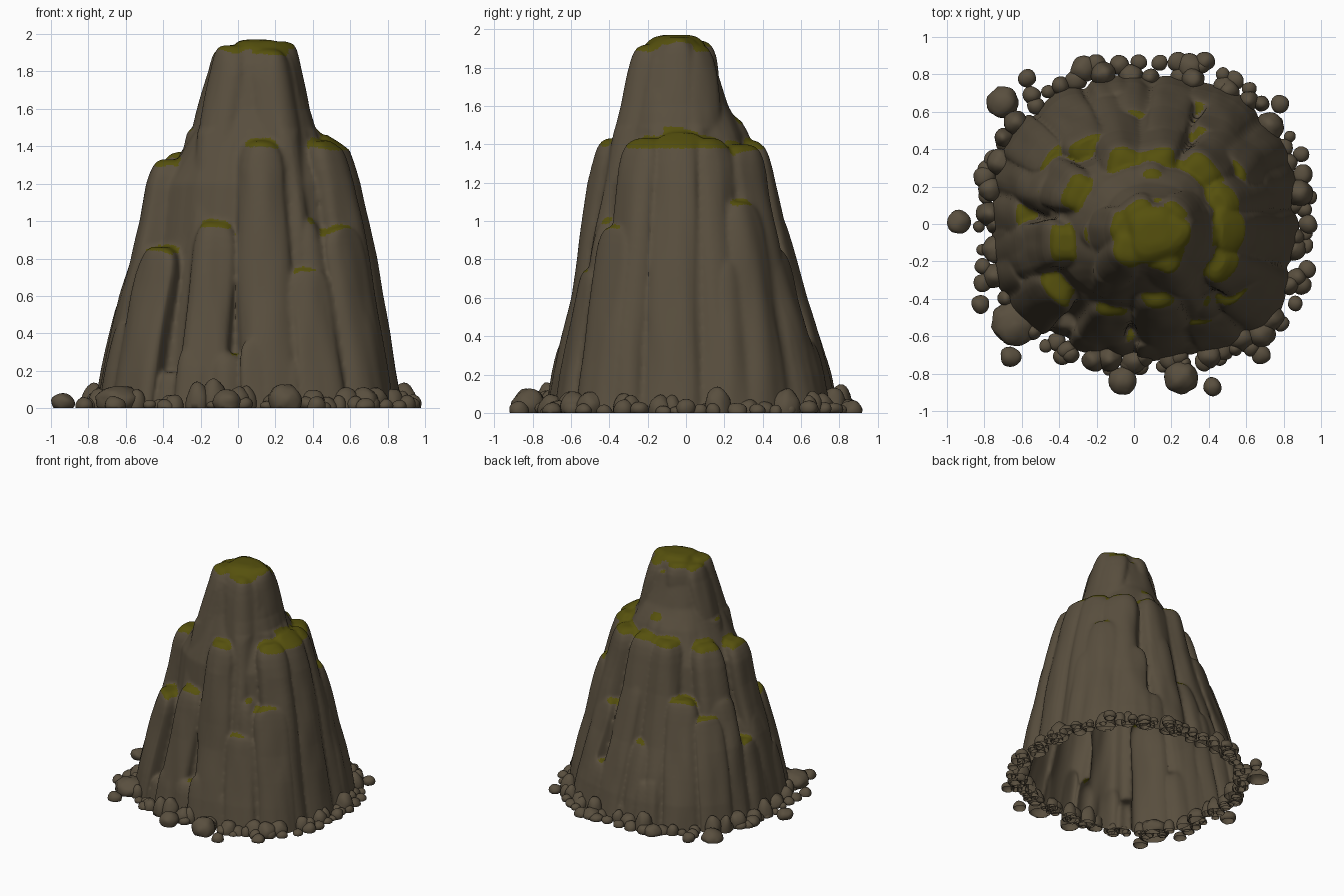
import bpy, bmesh, math, random
from mathutils import Vector, noise

if "Cube" in bpy.data.objects:
    bpy.data.objects.remove(bpy.data.objects["Cube"])

random.seed(7)


def material(name, rgb):
    m = bpy.data.materials.new(name)
    m.diffuse_color = (*rgb, 1)
    m.use_nodes = True
    m.node_tree.nodes["Principled BSDF"].inputs["Base Color"].default_value = m.diffuse_color
    return m


STONE = material("brown stone", (0.100, 0.078, 0.049))
MOSS = material("olive moss", (0.092, 0.081, 0.004))

# Outer silhouette: height, left, right, front, back
OUTLINE = [(-.1, -.80, .91, -.76, .84), (.2, -.75, .86, -.71, .79), (.4, -.71, .83, -.66, .72),
           (.6, -.67, .79, -.61, .64), (.8, -.60, .76, -.575, .58), (1.0, -.55, .72, -.55, .52),
           (1.2, -.52, .67, -.53, .48), (1.38, -.46, .60, -.48, .45), (1.5, -.25, .42, -.42, .33),
           (1.6, -.22, .38, -.38, .28), (1.8, -.16, .34, -.32, .20), (2.0, -.12, .31, -.27, .14)]
CX, CY = 0.08, -0.03


def reach(x, y, z):
    """Distance from the axis as a fraction of the silhouette at this height."""
    z = min(max(z, -.1), 1.999)
    for lo, hi in zip(OUTLINE, OUTLINE[1:]):
        if z <= hi[0]:
            break
    t = (z - lo[0]) / (hi[0] - lo[0])
    xl, xr, yf, yb = (a + (b - a) * t for a, b in zip(lo[1:], hi[1:]))
    dx, dy = x - CX, y - CY
    u = dx / ((xr if dx > 0 else xl) - CX)
    v = dy / ((yb if dy > 0 else yf) - CY)
    return (u ** 2.4 + v ** 2.4) ** (1 / 2.4)


def loft(bm, rings):
    n = len(rings[0])
    for a, b in zip(rings, rings[1:]):
        for i in range(n):
            j = (i + 1) % n
            bm.faces.new((a[j], a[i], b[i], b[j]))
    bm.faces.new(rings[0])
    bm.faces.new(rings[-1][::-1])


def add_column(bm, x, y, h, r):
    """Rounded pillar that leans outward and widens toward the ground."""
    out = Vector((x - 0.05, y, 0))
    out = out.normalized() if out.length > 0.06 else Vector((0, 0, 0))
    slope = 0.25 + 0.03 * out.y
    turn = random.uniform(0, math.pi)
    n = 24
    ang = [2 * math.pi * i / n for i in range(n)]
    lobes = [1 + 0.07 * math.cos(4 * (a - turn)) + 0.04 * math.cos(3 * a + turn) for a in ang]
    cap = min(1, h / 0.5)
    levels = [(h, 0.4), (h - 0.012 * cap, 0.64), (h - 0.04 * cap, 0.82),
              (h - 0.085 * cap, 0.94), (h - 0.15 * cap, 1.0),
              (h * 0.7, 1.0), (h * 0.5, 1.0), (h * 0.25, 1.0), (-0.06, 1.0)]
    rings = []
    for z, s in levels:
        d = h - z
        c = Vector((x, y, z)) + out * slope * d * (1 - 0.12 * d)
        rad = r * s * (1 + 0.2 * d)
        rings.append([bm.verts.new((c.x + rad * k * math.cos(a), c.y + rad * k * math.sin(a), z))
                      for a, k in zip(ang, lobes)])
    loft(bm, rings)


# Pillars: x, y, height, radius
peak = [(.10, -.05, 1.97, .18), (-.03, -.13, 1.94, .12), (.16, -.17, 1.92, .12),
        (.21, -.04, 1.96, .12), (.19, .03, 1.92, .11), (.03, .04, 1.94, .12),
        (-.05, -.02, 1.92, .11), (.27, -.12, 1.72, .09), (.10, .18, 1.55, .12)]
shoulders = [(.45, -.20, 1.43, .13), (.47, -.03, 1.46, .14), (.46, .11, 1.43, .12),
             (.34, .27, 1.40, .13), (.13, .31, 1.42, .12), (-.05, .31, 1.40, .12),
             (-.36, -.10, 1.33, .13), (-.27, .15, 1.37, .13), (.12, -.36, 1.43, .12)]
ledges = [(-.42, -.34, .86, .14), (-.50, -.10, .80, .12), (-.43, .18, .97, .13),
          (-.46, .36, .85, .13), (-.56, .04, .60, .12), (-.12, -.40, 1.0, .12),
          (.35, -.37, 1.02, .09), (.56, -.36, .97, .13), (.37, -.47, .75, .12),
          (.68, -.41, .57, .10), (.54, .28, 1.1, .12), (.40, .44, .85, .13),
          (.15, .43, 1.05, .12), (-.25, .42, .98, .13), (0, .55, .62, .11),
          (-.62, -.26, .45, .10), (.66, .22, .80, .10), (.45, .58, .45, .10)]
bm = bmesh.new()
for p in peak + shoulders + ledges:
    add_column(bm, *p)
# Low skirt of short pillars
for i in range(40):
    a = 2 * math.pi * (i + random.uniform(-.3, .3)) / 40
    k = random.uniform(.92, 1.02)
    add_column(bm, .05 + .70 * k * math.cos(a), .03 + .67 * k * math.sin(a),
               random.uniform(.10, .38), random.uniform(.055, .085))
# Inner core that fills gaps between pillars
core = []
for z in (1.85, 1.6, 1.45, 1.2, .9, .6, .3, -.06):
    ring = []
    for i in range(40):
        c, s = math.cos(math.pi * i / 20), math.sin(math.pi * i / 20)
        k = 0.8 / reach(CX + c, CY + s, z)
        ring.append(bm.verts.new((CX + c * k, CY + s * k, z)))
    core.append(ring)
loft(bm, core)
bmesh.ops.recalc_face_normals(bm, faces=bm.faces)
raw = bpy.data.meshes.new("pillars")
bm.to_mesh(raw)
bm.free()

# Fuse the pillars into one skin
tmp = bpy.data.objects.new("pillars", raw)
bpy.context.collection.objects.link(tmp)
mod = tmp.modifiers.new("fuse", "REMESH")
mod.mode = "VOXEL"
mod.voxel_size = 0.014
sm = tmp.modifiers.new("soften", "SMOOTH")
sm.factor = 0.5
sm.iterations = 4
dg = bpy.context.evaluated_depsgraph_get()
mesh = bpy.data.meshes.new_from_object(tmp.evaluated_get(dg))
bpy.data.objects.remove(tmp)
mesh.materials.clear()
mesh.materials.append(STONE)
mesh.materials.append(MOSS)

# Open the underside, fit the silhouette, weather the surface, paint moss on the ledges
bm = bmesh.new()
bm.from_mesh(mesh)
bmesh.ops.bisect_plane(bm, geom=bm.verts[:] + bm.edges[:] + bm.faces[:],
                       plane_co=(0, 0, 0), plane_no=(0, 0, 1), clear_inner=True)
bm.normal_update()
if max(bm.verts, key=lambda v: v.co.z).normal.z < 0:
    bmesh.ops.reverse_faces(bm, faces=bm.faces)
    bm.normal_update()
for v in bm.verts:
    u = reach(*v.co)
    if u > .88:
        k = (.88 + .14 * (1 - math.exp(-(u - .88) / .14))) / u
        v.co.x, v.co.y = CX + (v.co.x - CX) * k, CY + (v.co.y - CY) * k
    w = noise.noise(Vector((v.co.x * 9, v.co.y * 9, v.co.z * 1.6)))
    v.co += Vector((v.normal.x, v.normal.y, 0)) * 0.012 * w
bm.normal_update()
for f in bm.faces:
    c = f.calc_center_median()
    up = sum(v.normal.z for v in f.verts) / len(f.verts)
    limit = 0.58 if c.z > 0.5 else 0.8
    f.material_index = 1 if c.z > 0.2 and up > limit else 0
    f.smooth = True
bm.to_mesh(mesh)
bm.free()
cliff = bpy.data.objects.new("rock_spire", mesh)
bpy.context.collection.objects.link(cliff)

# Loose boulders around the foot: x, y, radius
rocks = [(-.935, .01, .064), (-.06, -.84, .075), (.25, -.82, .09), (.42, -.87, .05),
         (-.64, -.53, .12), (-.70, .65, .085), (-.27, .83, .07), (.30, .84, .07),
         (.38, .87, .05), (-.82, -.43, .05), (-.80, .25, .06), (.93, 0, .05),
         (.78, .64, .05), (.68, -.70, .05), (-.57, .78, .05), (-.66, -.71, .055)]
for ring, size, count in ((1.04, .045, 54), (.98, .065, 44)):
    for i in range(count):
        a = 2 * math.pi * (i + random.uniform(-.4, .4)) / count
        c, s = math.cos(a), math.sin(a)
        k = ring * random.uniform(.97, 1.03) / reach(CX + c, CY + s, 0)
        rocks.append((CX + k * c, CY + k * s, size * random.uniform(.7, 1.2)))
bm = bmesh.new()
for x, y, r in rocks:
    ball = bmesh.ops.create_icosphere(bm, subdivisions=3, radius=r)["verts"]
    lift = r * random.uniform(.1, .5)
    tall = random.uniform(.8, 2.0) if reach(x, y, 0) < 1.02 else random.uniform(.7, 1.1)
    for v in ball:
        wob = 1 + .15 * noise.noise(v.co * 18 + Vector((x, y, 0)) * 9)
        v.co = Vector((min(x + v.co.x * wob, 1), y + v.co.y * wob,
                       max(0, v.co.z * wob * tall + lift)))
# Drop flat undersides and the parts buried inside the spire
gone = [f for f in bm.faces if all(v.co.z < 1e-5 for v in f.verts)
        or reach(*f.calc_center_median()) < .88]
bmesh.ops.delete(bm, geom=gone, context="FACES")
for f in bm.faces:
    f.smooth = True
rock_mesh = bpy.data.meshes.new("base_boulders")
bm.to_mesh(rock_mesh)
bm.free()
rock_mesh.materials.append(STONE)
bpy.context.collection.objects.link(bpy.data.objects.new("base_boulders", rock_mesh))
